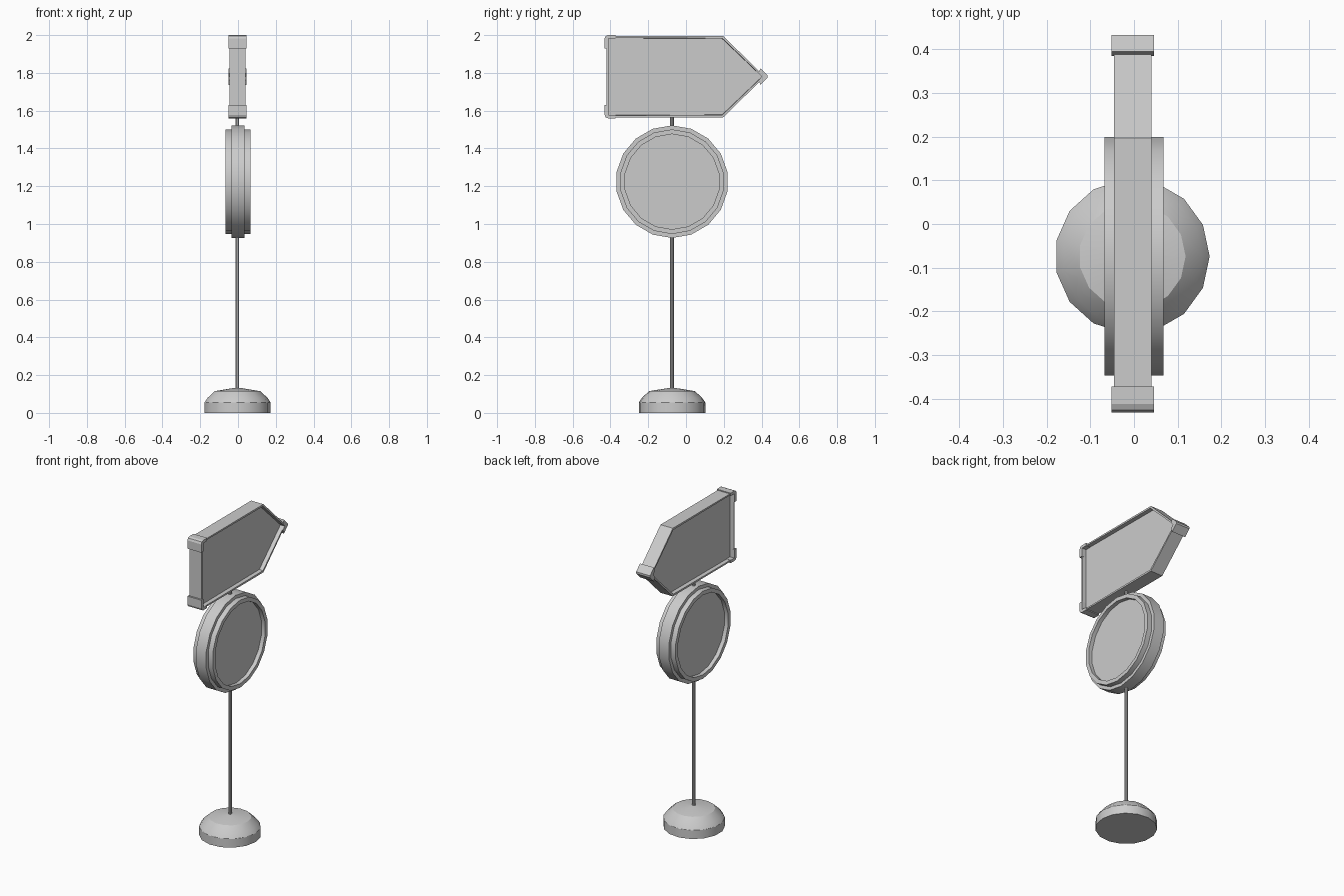
import bpy, bmesh, math
from mathutils import Matrix

if "Cube" in bpy.data.objects:
    bpy.data.objects.remove(bpy.data.objects["Cube"])

CX, CY = -0.004, -0.074   # post axis


def finish(name, bm, loc=(0, 0, 0), smooth=False):
    bmesh.ops.recalc_face_normals(bm, faces=bm.faces)
    me = bpy.data.meshes.new(name)
    bm.to_mesh(me)
    bm.free()
    ob = bpy.data.objects.new(name, me)
    bpy.context.collection.objects.link(ob)
    ob.location = loc
    if smooth:
        bpy.ops.object.select_all(action='DESELECT')
        ob.select_set(True)
        bpy.context.view_layer.objects.active = ob
        bpy.ops.object.shade_smooth_by_angle(angle=math.radians(26))
    return ob


def lathe(name, profile, sides, loc, along_x=False):
    """Revolve (radius, height) rings; the two end rings are capped."""
    bm = bmesh.new()
    rings = [[bm.verts.new((r * math.cos(a), r * math.sin(a), h))
              for a in (2 * math.pi * i / sides for i in range(sides))]
             for r, h in profile]
    for lo, hi in zip(rings, rings[1:]):
        for i in range(sides):
            j = (i + 1) % sides
            bm.faces.new((lo[i], lo[j], hi[j], hi[i]))
    bm.faces.new(rings[0])
    bm.faces.new(rings[-1])
    if along_x:
        bm.transform(Matrix.Rotation(math.pi / 2, 4, 'Y'))
    return finish(name, bm, loc, True)


def prism(name, outline, half, rim=0, depth=0):
    """Extrude a (y, z) outline along x, optionally sinking both end faces."""
    bm = bmesh.new()
    f = bm.faces.new([bm.verts.new((-half, y, z)) for y, z in outline])
    ext = bmesh.ops.extrude_face_region(bm, geom=[f], use_keep_orig=True)
    verts = [v for v in ext['geom'] if isinstance(v, bmesh.types.BMVert)]
    bmesh.ops.translate(bm, verts=verts, vec=(2 * half, 0, 0))
    bmesh.ops.recalc_face_normals(bm, faces=bm.faces)
    if rim:
        ends = [f for f in bm.faces if abs(f.normal.x) > 0.9]
        bmesh.ops.inset_individual(bm, faces=ends, thickness=rim)
        bmesh.ops.inset_individual(bm, faces=ends, thickness=0.002, depth=-depth)
    return finish(name, bm, (-0.003, 0, 0))


# Base and post
lathe("base", [(0.177, 0), (0.177, 0.055), (0.16, 0.08), (0.122, 0.115), (0.012, 0.133)],
      15, (CX, CY, 0))
lathe("post", [(0.01, 0.12), (0.01, 1.58)], 10, (CX, CY, 0))

# Round sign: recessed face, rim and wider middle band, mirrored across its centre
half = [(0.252, 0.042), (0.252, 0.067), (0.277, 0.067), (0.277, 0.035), (0.298, 0.035)]
lathe("round_sign", [(r, -h) for r, h in half] + half[::-1], 18,
      (0, CY, 1.224), True)

# Arrow sign panel with recessed faces
MID = 1.78
prism("arrow_sign", [(-0.42, MID - 0.215), (0.197, MID - 0.215), (0.417, MID),
                     (0.197, MID + 0.215), (-0.42, MID + 0.215)], 0.043, 0.013, 0.025)

# Rounded guards on the two rear corners
corner = [(-0.372, 0.203), (-0.372, 0.221), (-0.412, 0.221), (-0.425, 0.215),
          (-0.431, 0.202), (-0.431, 0.15), (-0.409, 0.15), (-0.409, 0.203)]
for side, s in (("lower", -1), ("upper", 1)):
    prism(side + "_corner_guard", [(y, MID + s * z) for y, z in corner], 0.0485)

# Guard on the arrow tip
arm = [(0.396, 0.044), (0.385, 0.018)]
prism("tip_guard", [(0.432, MID + 0.006), (0.394, MID + 0.044), (0.384, MID + 0.018),
                    (0.401, MID), (0.384, MID - 0.018), (0.394, MID - 0.044),
                    (0.432, MID - 0.006)], 0.0485)
